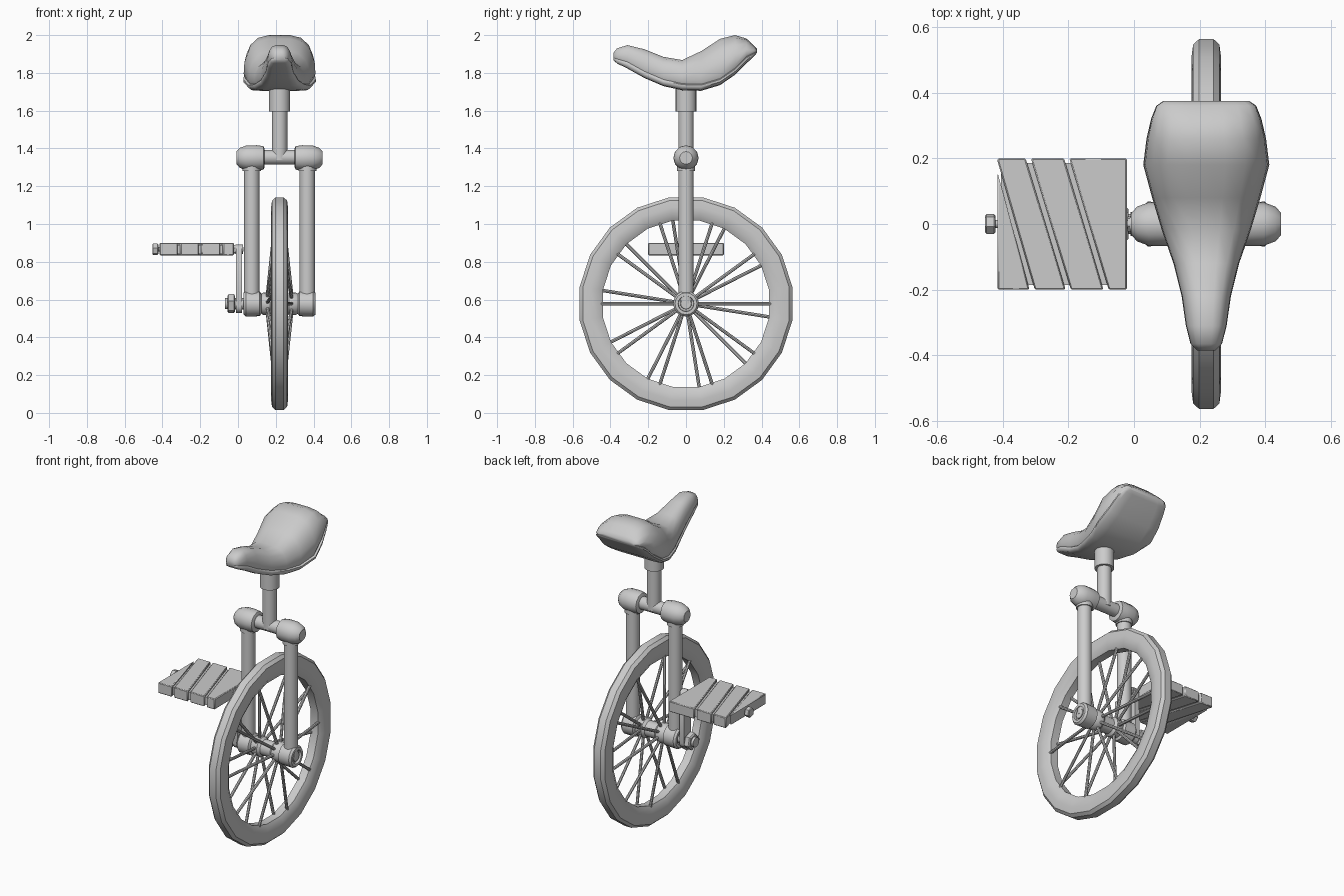
import bpy, bmesh, math
from mathutils import Vector

if "Cube" in bpy.data.objects:
    bpy.data.objects.remove(bpy.data.objects["Cube"])

CX, CZ = 0.22, 0.578   # wheel centre


def finish(name, bm, angle=35):
    bmesh.ops.recalc_face_normals(bm, faces=bm.faces)
    me = bpy.data.meshes.new(name)
    bm.to_mesh(me)
    bm.free()
    ob = bpy.data.objects.new(name, me)
    bpy.context.collection.objects.link(ob)
    bpy.ops.object.select_all(action='DESELECT')
    ob.select_set(True)
    bpy.context.view_layer.objects.active = ob
    bpy.ops.object.shade_smooth_by_angle(angle=math.radians(angle))
    return ob


def loft(name, rings, loop=False, angle=35):
    """Skin a list of closed point rings, capped unless looped."""
    bm = bmesh.new()
    vs = [[bm.verts.new(p) for p in r] for r in rings]
    n = len(vs[0])
    pairs = list(zip(vs, vs[1:])) + ([(vs[-1], vs[0])] if loop else [])
    for a, b in pairs:
        for i in range(n):
            j = (i + 1) % n
            bm.faces.new((a[i], a[j], b[j], b[i]))
    if not loop:
        bm.faces.new(vs[0])
        bm.faces.new(vs[-1])
    return finish(name, bm, angle)


def lathe(name, origin, axis, profile, n=16, loop=False, angle=35, turn=0.0):
    """Revolve (distance, radius) pairs around an axis."""
    axis = Vector(axis).normalized()
    u = axis.orthogonal().normalized()
    v = axis.cross(u)
    o = Vector(origin)
    rings = [[o + axis * t + r * (u * math.cos(a) + v * math.sin(a))
              for a in (math.tau * (i + turn) / n for i in range(n))]
             for t, r in profile]
    return loft(name, rings, loop, angle)


def rod(name, a, b, r, n=16):
    a, b = Vector(a), Vector(b)
    return lathe(name, a, b - a, [(0, r), ((b - a).length, r)], n)


def prism(name, outline, z0, z1, bevel=0.0):
    ob = loft(name, [[(x, y, z) for x, y in outline] for z in (z0, z1)])
    if bevel:
        m = ob.modifiers.new("bevel", 'BEVEL')
        m.width, m.segments = bevel, 1
    return ob


# tyre
lathe("tyre", (CX, 0, CZ), (1, 0, 0),
      [(-.022, .570), (.022, .570), (.040, .553), (.045, .515), (.042, .475),
       (.025, .446), (-.025, .446), (-.042, .475), (-.045, .515), (-.040, .553)], 20, True)

# spokes: ten pairs, one from each hub flange
for k in range(10):
    for side, off in ((1, 0), (-1, -9)):
        a = math.radians(36 * k + off)
        d = Vector((0, math.cos(a), math.sin(a)))
        c = Vector((CX, 0, CZ))
        rod("spoke", c + d * .04 + Vector((side * .065, 0, 0)),
            c + d * .455 + Vector((side * .022, 0, 0)), .009, 8)

# hub
lathe("hub", (CX, 0, CZ), (1, 0, 0),
      [(-.11, .045), (-.085, .06), (-.05, .06), (-.035, .048),
       (.035, .048), (.05, .06), (.085, .06), (.11, .045)])

# fork: leg, lower dropout and upper elbow on each side
for s in (-1, 1):
    x = CX + s * .147
    rod("fork_leg", (x, 0, CZ), (x, 0, 1.33), .041)
    lathe("fork_dropout", (CX, 0, CZ), (s, 0, 0),
          [(.095, .05), (.105, .066), (.178, .068), (.19, .058),
           (.19, .042), (.175, .040), (.175, .03), (.185, .028)])
    lathe("fork_elbow", (CX, 0, 1.35), (s, 0, 0),
          [(.08, .05), (.085, .062), (.12, .067), (.175, .066), (.21, .053),
           (.228, .034)], 12, turn=.5)
    rod("fork_socket", (x, 0, 1.28), (x, 0, 1.35), .048)

# crown and seat post
rod("crown_bar", (CX - .1, 0, 1.353), (CX + .1, 0, 1.353), .039)
rod("seat_post", (CX, 0, 1.34), (CX, 0, 1.65), .041)
rod("seat_collar", (CX, 0, 1.595), (CX, 0, 1.75), .056)

# seat: half section mirrored; y, half width, bottom, top
stations = [(-.385, .028, 1.868, 1.905), (-.365, .048, 1.85, 1.93), (-.31, .062, 1.823, 1.947),
            (-.22, .075, 1.773, 1.925), (-.12, .1, 1.73, 1.885), (-.02, .135, 1.708, 1.868),
            (.08, .165, 1.705, 1.915), (.18, .192, 1.735, 1.98), (.26, .182, 1.79, 2.0),
            (.32, .168, 1.85, 1.982), (.36, .152, 1.888, 1.945), (.375, .13, 1.905, 1.928)]
rings = []
for y, w, b, t in stations:
    lip = min(.035, .3 * (t - b))
    e = b + lip
    half = [(.6 * w, b), (.9 * w, b + .1 * lip), (w, b + .5 * lip), (w, b + .85 * lip),
            (.94 * w, e), (.99 * w, e + .12 * (t - e)), (.97 * w, e + .4 * (t - e)),
            (.85 * w, e + .7 * (t - e)), (.62 * w, e + .92 * (t - e)), (.3 * w, t)]
    ring = [(0, b)] + half + [(0, t)] + [(-x, z) for x, z in reversed(half)]
    rings.append([(CX + x, y, z) for x, z in ring])
loft("seat", rings, angle=50)

# crank arm and its axle bolt
crank = lathe("crank_arm", (-.01, 0, .71), (1, 0, 0), [(0, 1), (.03, 1)], 16)
for v in crank.data.vertices:   # stretch into a slim rounded bar
    dz = v.co.z - .71
    v.co.y *= .036
    v.co.z = .71 + dz * .036 + math.copysign(.145, dz)
rod("axle", (-.03, 0, CZ), (.1, 0, CZ), .03)
lathe("axle_nut", (-.055, 0, CZ), (1, 0, 0), [(0, .043), (.006, .052), (.033, .052), (.038, .046)], 6)
rod("axle_tip", (-.07, 0, CZ), (-.03, 0, CZ), .03, 12)

# pedal: core slab topped by four slats split by slanted slots
PZ = .866
prism("pedal_core", [(-.405, -.185), (-.03, -.185), (-.03, .185), (-.405, .185)], .841, .889)
L, R, H, S = -.415, -.022, .2, .008   # left, right, half depth, half slot
back = [-.425, -.322, -.205]
front = [-.31, -.2, -.085]
slats = [[(L, -H), (front[0] - S, -H), (L, .155)]]
slats += [[(front[i] + S, -H), (front[i + 1] - S, -H), (back[i + 1] - S, H),
           (max(L, back[i] + S), H)] + ([(L, .19)] if i == 0 else []) for i in range(2)]
slats += [[(front[2] + S, -H), (R, -H), (R, H), (back[2] + S, H)]]
for outline in slats:
    prism("pedal_slat", outline, .834, .9, .004)
rod("pedal_axle", (-.45, 0, PZ), (.03, 0, PZ), .012, 12)
lathe("pedal_end_nut", (-.453, 0, PZ), (1, 0, 0), [(0, .026), (.004, .031), (.027, .031), (.031, .026)], 6)
lathe("pedal_inner_nut", (-.02, 0, PZ), (1, 0, 0), [(0, .024), (.012, .024)], 6)
rod("crank_washer", (-.012, 0, PZ), (.026, 0, PZ), .025, 12)
